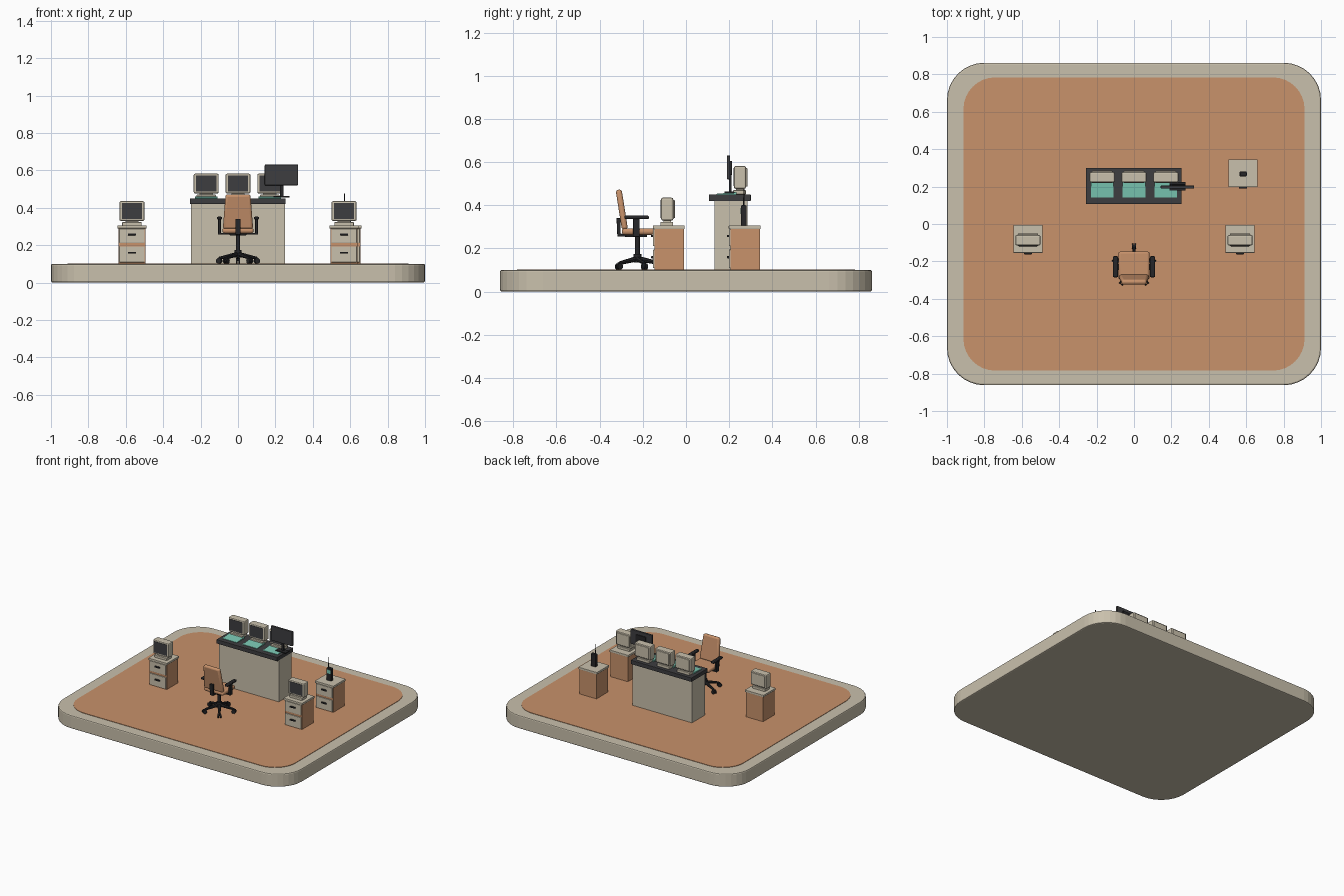
import bpy, bmesh, math
from mathutils import Vector, Matrix

if "Cube" in bpy.data.objects:
    bpy.data.objects.remove(bpy.data.objects["Cube"])


def mat(name, c):
    m = bpy.data.materials.new(name)
    m.diffuse_color = (*c, 1)
    m.use_nodes = True
    m.node_tree.nodes["Principled BSDF"].inputs["Base Color"].default_value = m.diffuse_color
    return m


BEIGE = mat("beige", (0.584, 0.527, 0.413))
ORANGE = mat("orange", (0.578, 0.287, 0.147))
DARK = mat("charcoal", (0.048, 0.048, 0.051))
BLACK = mat("black", (0.019, 0.019, 0.021))
TEAL = mat("teal", (0.195, 0.578, 0.456))


def finish(name, bm, m, bevel=0, segs=2):
    bmesh.ops.recalc_face_normals(bm, faces=bm.faces)
    me = bpy.data.meshes.new(name)
    bm.to_mesh(me)
    bm.free()
    me.materials.append(m)
    o = bpy.data.objects.new(name, me)
    bpy.context.collection.objects.link(o)
    if bevel:
        b = o.modifiers.new("bevel", 'BEVEL')
        b.width, b.segments = bevel, segs
        b.limit_method = 'ANGLE'
    return o


def box(name, x0, x1, y0, y1, z0, z1, m, bevel=0, taper=1.0, segs=2):
    """Box between limits; taper scales the top in x."""
    bm = bmesh.new()
    bmesh.ops.create_cube(bm, size=1)
    for v in bm.verts:
        t = taper if v.co.z > 0 else 1
        v.co = Vector(((x0 + x1) / 2 + v.co.x * (x1 - x0) * t,
                       (y0 + y1) / 2 + v.co.y * (y1 - y0),
                       (z0 + z1) / 2 + v.co.z * (z1 - z0)))
    return finish(name, bm, m, bevel, segs)


def rod(name, a, b, r, m, r2=None, n=12):
    a, b = Vector(a), Vector(b)
    d = b - a
    bm = bmesh.new()
    bmesh.ops.create_cone(bm, cap_ends=True, segments=n, radius1=r,
                          radius2=r if r2 is None else r2, depth=d.length)
    q = Vector((0, 0, 1)).rotation_difference(d).to_matrix().to_4x4()
    bmesh.ops.transform(bm, matrix=Matrix.Translation((a + b) / 2) @ q, verts=bm.verts)
    return finish(name, bm, m)


def prism(name, pts, x0, x1, m, bevel=0):
    """Side profile (y, z) extruded along x."""
    bm = bmesh.new()
    f = bm.faces.new([bm.verts.new((x0, y, z)) for y, z in pts])
    g = bmesh.ops.extrude_face_region(bm, geom=[f])
    for v in g["geom"]:
        if isinstance(v, bmesh.types.BMVert):
            v.co.x = x1
    return finish(name, bm, m, bevel)


def rounded_slab(name, hx, hy, r, z0, z1, m, bevel=0):
    bm = bmesh.new()
    vs = []
    for k, (sx, sy) in enumerate([(1, 1), (-1, 1), (-1, -1), (1, -1)]):
        for i in range(9):
            a = math.pi / 2 * (k + i / 8)
            vs.append(bm.verts.new((sx * (hx - r) + r * math.cos(a),
                                    sy * (hy - r) + r * math.sin(a), z0)))
    f = bm.faces.new(vs)
    g = bmesh.ops.extrude_face_region(bm, geom=[f])
    bmesh.ops.translate(bm, vec=(0, 0, z1 - z0),
                        verts=[v for v in g["geom"] if isinstance(v, bmesh.types.BMVert)])
    return finish(name, bm, m, bevel)


# Platform
rounded_slab("platform", 1, 0.862, 0.2, 0, 0.1, BEIGE, 0.008)
rounded_slab("floor_carpet", 0.912, 0.784, 0.17, 0.098, 0.103, ORANGE)


def terminal(x, y, z):
    """Boxy screen on a base: y is its front face, z the table height."""
    box("terminal_base", x - 0.052, x + 0.052, y - 0.004, y + 0.055, z, z + 0.02, BEIGE, 0.003)
    box("terminal_neck", x - 0.035, x + 0.035, y + 0.01, y + 0.045, z + 0.018, z + 0.034, BEIGE)
    box("terminal_case", x - 0.067, x + 0.067, y, y + 0.056, z + 0.026, z + 0.132, BEIGE, 0.008)
    box("terminal_back", x - 0.055, x + 0.055, y + 0.05, y + 0.064, z + 0.036, z + 0.122, BEIGE, 0.005)
    box("terminal_screen", x - 0.054, x + 0.054, y - 0.002, y + 0.002, z + 0.038, z + 0.122, DARK)


# Control desk
box("desk_body", -0.25, 0.25, 0.132, 0.285, 0.1, 0.425, BEIGE)
box("desk_top", -0.256, 0.254, 0.107, 0.3, 0.42, 0.45, DARK, 0.002)
for x in (-0.17, 0, 0.17):
    prism("control_panel", [(0.142, 0.448), (0.142, 0.453), (0.235, 0.461), (0.235, 0.448)],
          x - 0.061, x + 0.061, TEAL)
    terminal(x, 0.222, 0.45)

# Flat display on the desk
box("display_panel", 0.143, 0.322, 0.189, 0.205, 0.52, 0.63, DARK, 0.003)
box("display_back", 0.19, 0.275, 0.203, 0.213, 0.54, 0.605, BLACK, 0.003)
box("display_neck", 0.224, 0.242, 0.2, 0.21, 0.46, 0.56, BLACK)
box("display_base", 0.19, 0.276, 0.178, 0.224, 0.455, 0.463, BLACK, 0.002)


# Drawer cabinets
def cabinet(x, y):
    """x is the centre, y the centre in depth."""
    box("cabinet_body", x - 0.072, x + 0.072, y - 0.066, y + 0.07, 0.1, 0.293, ORANGE)
    box("cabinet_top", x - 0.078, x + 0.078, y - 0.074, y + 0.074, 0.29, 0.306, BEIGE, 0.002)
    for z0, z1 in ((0.108, 0.194), (0.211, 0.288)):
        box("drawer_front", x - 0.068, x + 0.068, y - 0.073, y - 0.06, z0, z1, BEIGE, 0.002)
        zc = (z0 + z1) / 2 + 0.008
        box("drawer_handle", x - 0.021, x + 0.021, y - 0.082, y - 0.07, zc - 0.005, zc + 0.005,
            BLACK, 0.002)


for x in (-0.567, 0.567):
    cabinet(x, -0.08)
    terminal(x, -0.115, 0.303)
cabinet(0.583, 0.272)

# Handheld radio
box("radio_body", 0.563, 0.603, 0.255, 0.28, 0.304, 0.4, BLACK, 0.004)
box("radio_screen", 0.569, 0.597, 0.253, 0.257, 0.36, 0.388, TEAL)
rod("radio_antenna", (0.57, 0.268, 0.398), (0.57, 0.268, 0.475), 0.0035, BLACK, 0.002, 8)

# Swivel chair, facing the desk
CY = -0.225
for i in range(5):
    a = math.pi / 2 + i * math.tau / 5
    c, s = math.cos(a), math.sin(a)
    rod("chair_leg", (0, CY, 0.153), (0.103 * c, CY + 0.103 * s, 0.131), 0.013, BLACK, 0.008, 8)
    tip = Vector((0.106 * c, CY + 0.106 * s, 0.116))
    side = Vector((-s, c, 0))
    rod("caster_stem", tip, tip + Vector((0, 0, 0.018)), 0.006, BLACK, n=8)
    for k in (-1, 1):
        rod("caster_wheel", tip + side * 0.003 * k, tip + side * 0.012 * k, 0.015, BLACK)
rod("chair_hub", (0, CY, 0.135), (0, CY, 0.175), 0.019, BLACK)
rod("chair_column", (0, CY, 0.17), (0, CY, 0.26), 0.011, BLACK)
box("seat_plate", -0.045, 0.045, -0.28, -0.18, 0.252, 0.266, BLACK, 0.003)
box("seat", -0.083, 0.083, -0.297, -0.147, 0.263, 0.293, ORANGE, 0.012, segs=3)
back = box("backrest", -0.081, 0.081, -0.014, 0.014, 0, 0.186, ORANGE, 0.012, 0.82, 3)
back.location = (0, -0.283, 0.288)
back.rotation_euler.x = math.radians(9)
prism("back_support", [(-0.25, 0.252), (-0.318, 0.256), (-0.322, 0.34), (-0.304, 0.34),
                       (-0.304, 0.268), (-0.25, 0.266)], -0.014, 0.014, BLACK, 0.002)
for s in (-1, 1):
    x = 0.099 * s
    box("armrest_pad", x - 0.013, x + 0.013, -0.285, -0.172, 0.336, 0.352, BLACK, 0.005)
    box("armrest_post", x - 0.007, x + 0.007, -0.245, -0.215, 0.262, 0.34, BLACK, 0.002)
    xs = sorted((0.04 * s, 0.106 * s))
    box("armrest_bracket", xs[0], xs[1], -0.245, -0.215, 0.256, 0.266, BLACK)

# Smooth the round and bevelled parts
for o in bpy.data.objects:
    for p in o.data.polygons:
        p.use_smooth = False
for o in bpy.data.objects:
    o.select_set(o.name.startswith(("chair", "caster", "seat", "backrest", "armrest", "radio")))
bpy.context.view_layer.objects.active = bpy.data.objects["seat"]
bpy.ops.object.shade_smooth_by_angle(angle=math.radians(35))
